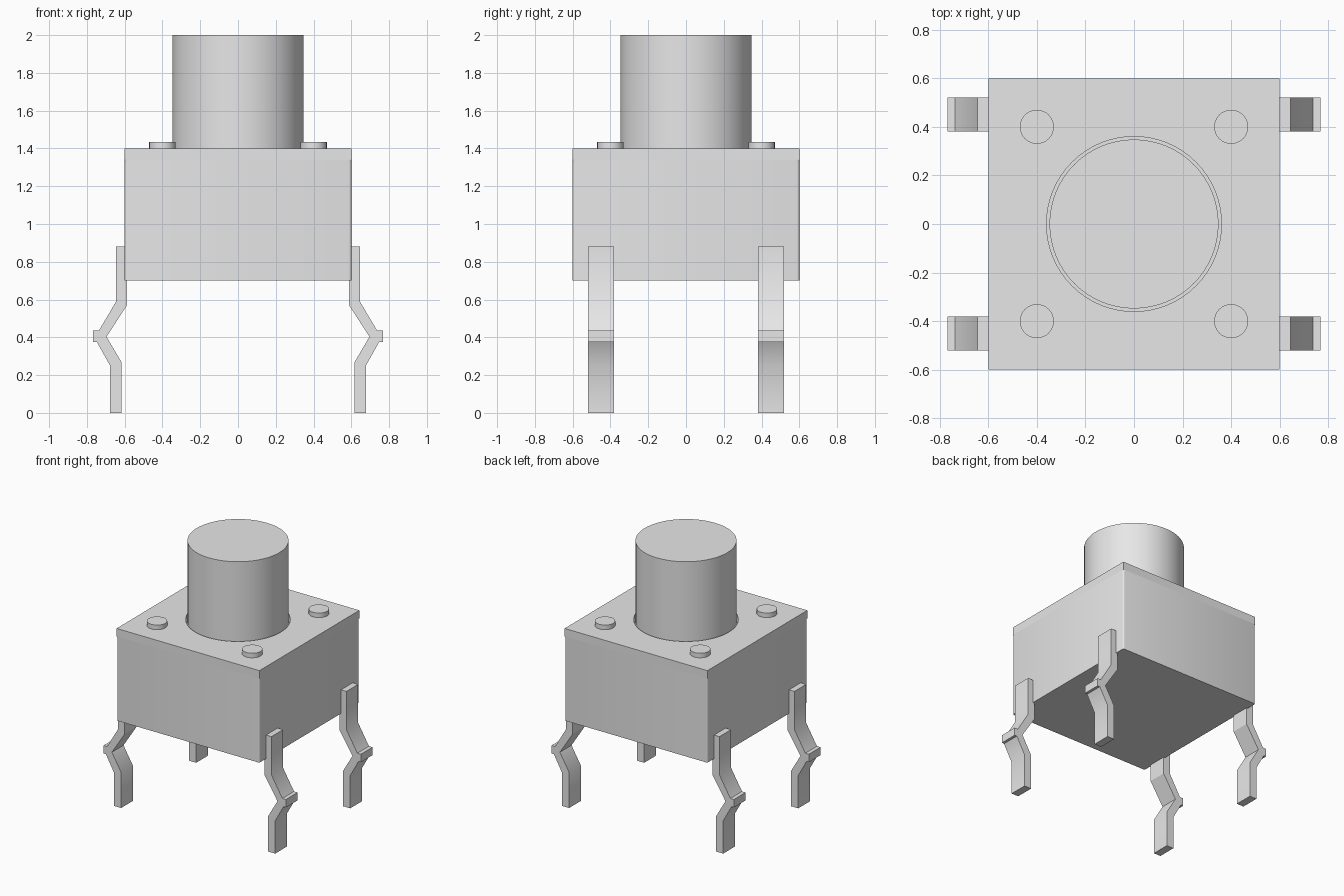
import bpy, bmesh
from math import radians, sin, cos, pi

cube = bpy.data.objects.get("Cube")
if cube:
    bpy.data.objects.remove(cube, do_unlink=True)

grey = bpy.data.materials.new("plain grey")
grey.use_nodes = True
grey.diffuse_color = (0.8, 0.8, 0.8, 1)
grey.node_tree.nodes["Principled BSDF"].inputs["Base Color"].default_value = (0.8, 0.8, 0.8, 1)


def finish(name, bm, angle=None):
    """Turn a bmesh into a named object, smooth below the given angle."""
    bmesh.ops.recalc_face_normals(bm, faces=bm.faces)
    mesh = bpy.data.meshes.new(name)
    bm.to_mesh(mesh)
    bm.free()
    mesh.materials.append(grey)
    obj = bpy.data.objects.new(name, mesh)
    bpy.context.collection.objects.link(obj)
    if angle:
        bpy.ops.object.select_all(action="DESELECT")
        obj.select_set(True)
        bpy.context.view_layer.objects.active = obj
        bpy.ops.object.shade_smooth_by_angle(angle=radians(angle))
    return obj


def extrude(bm, faces, offset):
    geom = bmesh.ops.extrude_face_region(bm, geom=faces)["geom"]
    verts = [g for g in geom if isinstance(g, bmesh.types.BMVert)]
    bmesh.ops.translate(bm, verts=verts, vec=offset)


def cylinder(name, radius, bottom, top, x=0, y=0, sides=64):
    bm = bmesh.new()
    bmesh.ops.create_cone(bm, cap_ends=True, segments=sides, radius1=radius,
                          radius2=radius, depth=top - bottom)
    bmesh.ops.translate(bm, verts=bm.verts, vec=(x, y, (top + bottom) / 2))
    return finish(name, bm, 30)


HALF, BASE, SEAM, TOP = 0.6, 0.70, 1.34, 1.40

# Housing with slightly rounded upright corners
bm = bmesh.new()
bmesh.ops.create_cube(bm, size=1)
bmesh.ops.scale(bm, verts=bm.verts, vec=(2 * HALF, 2 * HALF, SEAM - BASE))
bmesh.ops.translate(bm, verts=bm.verts, vec=(0, 0, (SEAM + BASE) / 2))
upright = [e for e in bm.edges if abs(e.verts[0].co.z - e.verts[1].co.z) > 0.1]
bmesh.ops.bevel(bm, geom=upright, offset=0.012, segments=3, profile=0.5, affect="EDGES")
finish("housing", bm, 40)

# Square cover plate with a round opening
bm = bmesh.new()
square = [(HALF, HALF), (-HALF, HALF), (-HALF, -HALF), (HALF, -HALF)]
circle = [(0.36 * cos(2 * pi * i / 64), 0.36 * sin(2 * pi * i / 64)) for i in range(64)]
edges = []
for loop in (square, circle):
    ring = [bm.verts.new((x, y, SEAM)) for x, y in loop]
    edges += [bm.edges.new((ring[i - 1], ring[i])) for i in range(len(ring))]
bmesh.ops.triangle_fill(bm, use_beauty=True, edges=edges)
extrude(bm, bm.faces[:], (0, 0, TOP - SEAM))
finish("cover_plate", bm, 30)

# Push button
cylinder("push_button", 0.348, SEAM - 0.02, 2.0)

# Bent terminal profile, outer side first
profile = [(0.645, 0.88), (0.645, 0.59), (0.737, 0.435), (0.767, 0.435),
           (0.767, 0.375), (0.747, 0.375), (0.677, 0.25), (0.677, 0),
           (0.618, 0), (0.618, 0.27), (0.696, 0.403), (0.588, 0.57), (0.588, 0.88)]

# Cover rivets and terminals, one of each per corner
for side, sx in (("left", 1), ("right", -1)):
    for end, sy in (("front", -1), ("back", 1)):
        cylinder(f"{end}_{side}_rivet", 0.07, TOP - 0.02, 1.435, 0.4 * sx, 0.4 * sy, 32)
        bm = bmesh.new()
        face = bm.faces.new([bm.verts.new((sx * x, sy * 0.38, z)) for x, z in profile])
        extrude(bm, [face], (0, sy * 0.14, 0))
        finish(f"{end}_{side}_terminal", bm, 32)
